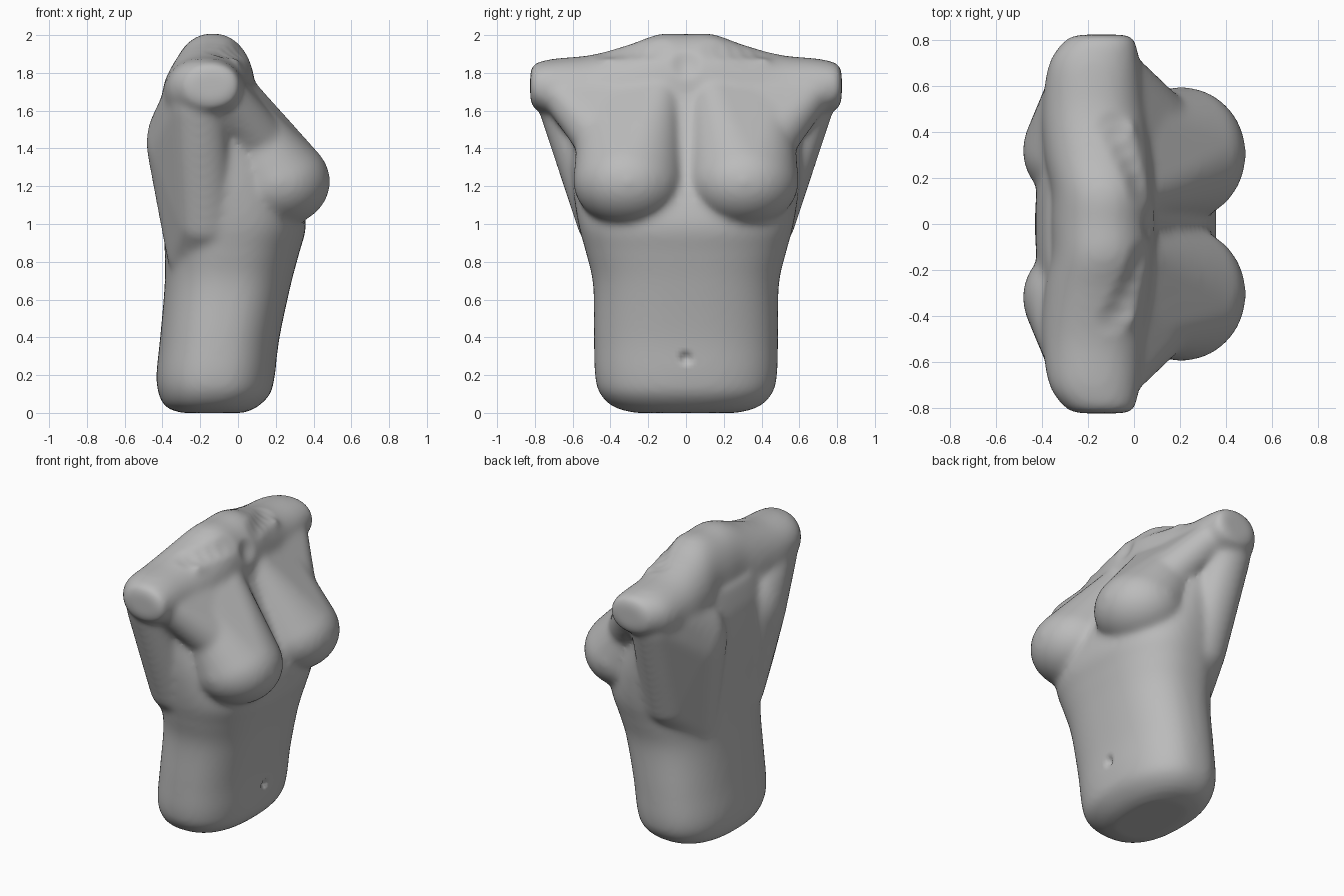
import bpy, bmesh, math
from mathutils import Vector, Matrix

if "Cube" in bpy.data.objects:
    bpy.data.objects.remove(bpy.data.objects["Cube"])

body = bmesh.new()


def smooth_rows(rows, steps=5):
    # Catmull-Rom interpolation between section rows
    out = []
    for i in range(len(rows) - 1):
        a, b, c, d = (Vector(rows[max(0, min(len(rows) - 1, i + k))]) for k in (-1, 0, 1, 2))
        for s in range(steps):
            t = s / steps
            out.append(b + (c - a) * t / 2 + (a - b * 2.5 + c * 2 - d / 2) * t * t
                       + ((b - c) * 1.5 + (d - a) / 2) * t ** 3)
    return out + [Vector(rows[-1])]


def loft(rows, power, place, count=64):
    # Rows hold: station, low u, high u, low v, high v of a rounded section
    rings = []
    for s, u0, u1, v0, v1 in rows:
        ring = []
        for k in range(count):
            a = math.tau * k / count
            c, n = math.cos(a), math.sin(a)
            u = (u0 + u1) / 2 + (u1 - u0) / 2 * math.copysign(abs(c) ** (2 / power), c)
            v = (v0 + v1) / 2 + (v1 - v0) / 2 * math.copysign(abs(n) ** (2 / power), n)
            ring.append(body.verts.new(place(s, u, v)))
        rings.append(ring)
    faces = [body.faces.new(rings[0][::-1]), body.faces.new(rings[-1])]
    for r, q in zip(rings, rings[1:]):
        for k in range(count):
            j = (k + 1) % count
            faces.append(body.faces.new((r[k], r[j], q[j], q[k])))
    bmesh.ops.recalc_face_normals(body, faces=faces)


def hull(*balls):
    # Convex skin around ellipsoids, made on both sides of the body
    for side in (1, -1):
        part = bmesh.new()
        for (x, y, z), size in balls:
            m = Matrix.Translation((x, y * side, z)) @ Matrix.Diagonal((*size, 1))
            bmesh.ops.create_uvsphere(part, u_segments=40, v_segments=24, radius=1, matrix=m)
        res = bmesh.ops.convex_hull(part, input=part.verts)
        junk = [g for g in res["geom_interior"] if isinstance(g, bmesh.types.BMVert)]
        bmesh.ops.delete(part, geom=junk, context="VERTS")
        bmesh.ops.recalc_face_normals(part, faces=part.faces)
        mesh = bpy.data.meshes.new("part")
        part.to_mesh(mesh)
        part.free()
        body.from_mesh(mesh)
        bpy.data.meshes.remove(mesh)


# Trunk: height, back, front, half width
trunk = [(0, -.3, .03, .27), (.03, -.38, .1, .38), (.1, -.42, .17, .455), (.2, -.432, .195, .482),
         (.4, -.412, .22, .487), (.68, -.388, .28, .492), (.85, -.388, .325, .53),
         (1, -.395, .36, .57), (1.2, -.42, .32, .60), (1.4, -.43, .23, .61),
         (1.55, -.42, .15, .62), (1.7, -.38, .08, .62)]
loft(smooth_rows([(z, b, f, -w, w) for z, b, f, w in trunk]), 2.4,
     lambda s, u, v: (u, v, s))

# Shoulder girdle: side position, back, front, bottom, top
half = [(.825, -.25, -.03, 1.65, 1.81), (.80, -.3, .005, 1.61, 1.85), (.7, -.37, .025, 1.56, 1.875),
        (.5, -.4, .05, 1.45, 1.895), (.3, -.39, .08, 1.39, 1.95), (.14, -.36, .09, 1.38, 2.006)]
girdle = half + [(0, -.36, .09, 1.38, 2.006)] + [(-r[0], *r[1:]) for r in half[::-1]]
loft(smooth_rows(girdle), 2.15, lambda s, u, v: (u, s, v))

# Breasts running up into the chest
hull(((.21, .305, 1.225), (.278, .292, .24)),
     ((.02, .14, 1.71), (.08, .1, .08)),
     ((-.03, .46, 1.66), (.1, .1, .1)))
# Chest muscle reaching out to the shoulder
hull(((.13, .36, 1.4), (.17, .2, .15)),
     ((-.01, .14, 1.72), (.09, .1, .08)),
     ((-.1, .7, 1.72), (.11, .09, .1)))
# Shoulder blades and side muscles tapering to the waist
hull(((-.275, .32, 1.43), (.21, .22, .27)),
     ((-.21, .67, 1.62), (.14, .11, .12)),
     ((-.2, .62, 1.74), (.17, .1, .08)),
     ((-.17, .46, 1), (.15, .115, .12)),
     ((-.24, .25, .85), (.14, .14, .14)))
# Collar bones
hull(((.06, .08, 1.775), (.03, .03, .03)), ((-.02, .42, 1.85), (.03, .03, .03)))

blocks = bpy.data.meshes.new("blocks")
body.to_mesh(blocks)
body.free()
torso = bpy.data.objects.new("torso", blocks)
bpy.context.collection.objects.link(torso)

# Fuse the parts into one soft skin
remesh = torso.modifiers.new("fuse", "REMESH")
remesh.mode = "VOXEL"
remesh.voxel_size = .018
relax = torso.modifiers.new("relax", "SMOOTH")
relax.factor = .5
relax.iterations = 16
graph = bpy.context.evaluated_depsgraph_get()
torso.data = bpy.data.meshes.new_from_object(torso.evaluated_get(graph))
torso.modifiers.clear()
bpy.data.meshes.remove(blocks)
skin = torso.data
skin.name = "torso"


def dent(center, radius, push):
    c = Vector(center)
    for v in skin.vertices:
        d = (v.co - c).length / radius
        if d < 1:
            v.co += Vector(push) * (1 - d * d) ** 2


# Navel, throat pit and the hollows behind the collar bones
dent((.2, 0, .29), .045, (-.03, 0, 0))
dent((.06, 0, 1.84), .09, (-.018, 0, -.005))
for side in (1, -1):
    for k in range(5):
        dent((.02 - .03 * k, (.15 + .065 * k) * side, 1.92 - .01 * k), .09, (-.004, 0, -.012))

# Plain grey clay
clay = bpy.data.materials.new("grey clay")
clay.use_nodes = True
clay.diffuse_color = (.5, .5, .5, 1)
clay.node_tree.nodes["Principled BSDF"].inputs["Base Color"].default_value = (.5, .5, .5, 1)
skin.materials.clear()
skin.materials.append(clay)
for p in skin.polygons:
    p.use_smooth = True
    p.material_index = 0
